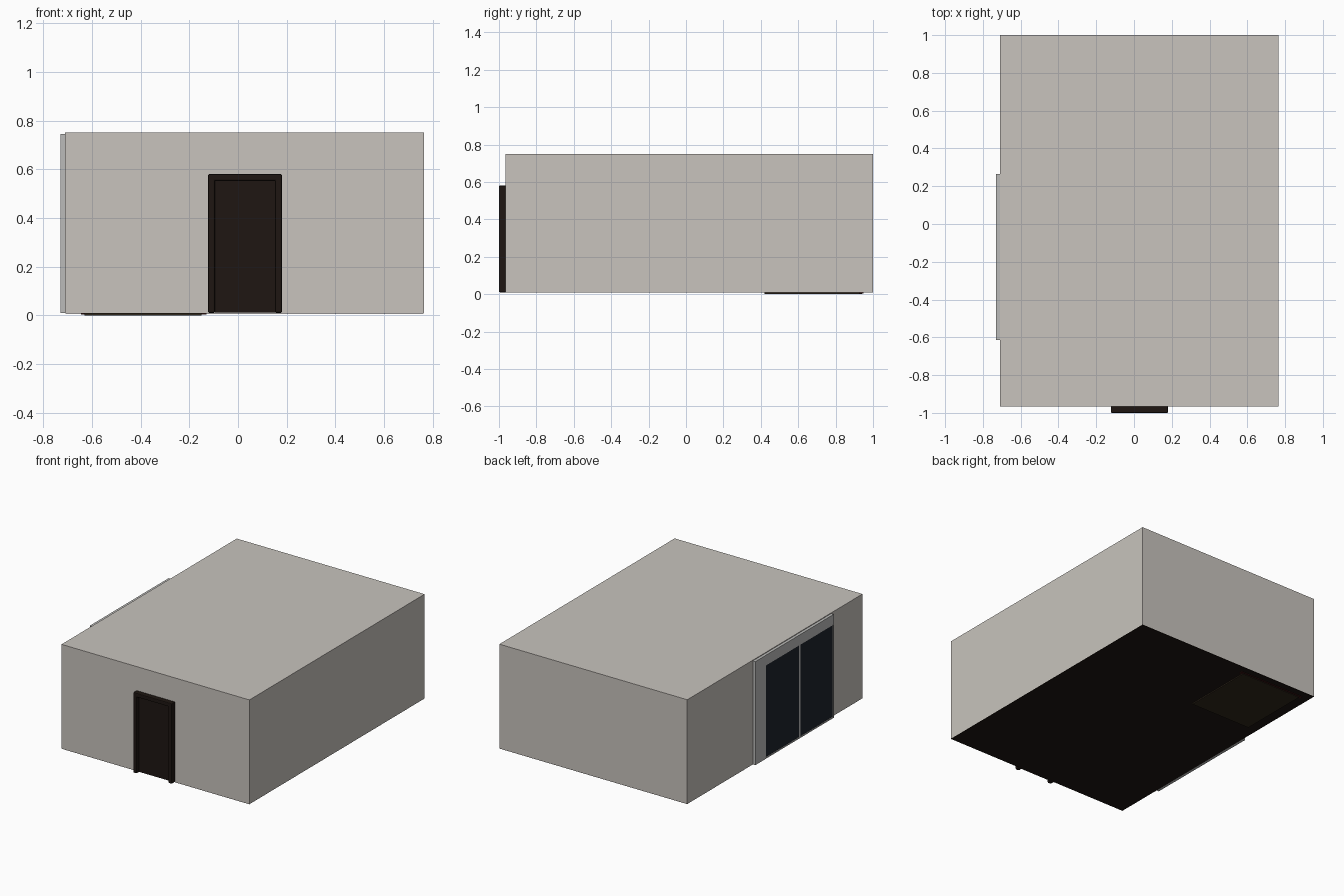
import bpy, bmesh

if "Cube" in bpy.data.objects:
    bpy.data.objects.remove(bpy.data.objects["Cube"])


def material(name, rgb):
    m = bpy.data.materials.new(name)
    m.diffuse_color = (*rgb, 1)
    m.use_nodes = True
    m.node_tree.nodes["Principled BSDF"].inputs["Base Color"].default_value = m.diffuse_color
    return m


WALL = material("plaster", (0.58, 0.55, 0.51))
DARK = material("dark_wood", (0.013, 0.008, 0.006))
GLASS = material("dark_glass", (0.012, 0.016, 0.024))
METAL = material("window_metal", (0.5, 0.5, 0.49))
BROWN = material("bed_wood", (0.03, 0.02, 0.011))
RED = material("red_fabric", (0.05, 0.008, 0.008))
LINEN = material("linen", (0.7, 0.68, 0.64))


def box(name, x, y, z, mat, bevel=0.0, open_bottom=False):
    """Box from (min, max) ranges on each axis."""
    bm = bmesh.new()
    bmesh.ops.create_cube(bm, size=1)
    for v in bm.verts:
        v.co = [(r[0] + r[1]) / 2 + c * (r[1] - r[0]) for c, r in zip(v.co, (x, y, z))]
    if open_bottom:
        bm.normal_update()
        bmesh.ops.delete(bm, geom=[f for f in bm.faces if f.normal.z < -0.5], context='FACES')
    me = bpy.data.meshes.new(name)
    bm.to_mesh(me)
    bm.free()
    me.materials.append(mat)
    ob = bpy.data.objects.new(name, me)
    bpy.context.collection.objects.link(ob)
    if bevel:
        mod = ob.modifiers.new("bevel", 'BEVEL')
        mod.width, mod.segments = bevel, 2
    return ob


# Room shell and floor
box("walls_and_ceiling", (-0.71, 0.765), (-0.965, 1.0), (0.01, 0.75), WALL, open_bottom=True)
box("floor", (-0.708, 0.763), (-0.963, 0.998), (0.008, 0.013), DARK)

# Front door: panel set back between projecting frame members
box("door_panel", (-0.095, 0.155), (-0.972, -0.95), (0.012, 0.555), DARK)
for side, x0 in (("left", -0.123), ("right", 0.152)):
    box(f"door_post_{side}", (x0, x0 + 0.028), (-1.0, -0.955), (0.01, 0.58), DARK, 0.005)
box("door_lintel", (-0.123, 0.18), (-1.0, -0.955), (0.552, 0.58), DARK, 0.005)

# Sliding window on the left wall
box("window_header", (-0.73, -0.705), (-0.615, 0.265), (0.672, 0.745), METAL)
box("window_jamb_back", (-0.73, -0.705), (0.145, 0.265), (0.01, 0.672), METAL)
box("window_jamb_front", (-0.73, -0.705), (-0.615, -0.605), (0.01, 0.672), METAL)
box("window_mullion", (-0.729, -0.705), (-0.243, -0.228), (0.01, 0.672), METAL)
box("window_sill", (-0.729, -0.705), (-0.605, 0.145), (0.01, 0.02), METAL)
for side, y in (("front", (-0.605, -0.243)), ("back", (-0.228, 0.145))):
    box(f"glass_{side}", (-0.726, -0.712), y, (0.02, 0.672), GLASS)

# Bed in the back left corner, its base just under floor level
box("bed_base", (-0.63, -0.15), (0.42, 0.94), (0.0, 0.09), BROWN)
box("headboard", (-0.645, -0.13), (0.925, 0.95), (0.004, 0.26), RED)
box("mattress", (-0.625, -0.155), (0.425, 0.922), (0.09, 0.15), LINEN, 0.015)
for side, x0 in (("left", -0.605), ("right", -0.38)):
    box(f"pillow_{side}", (x0, x0 + 0.205), (0.79, 0.91), (0.145, 0.18), LINEN, 0.014)
